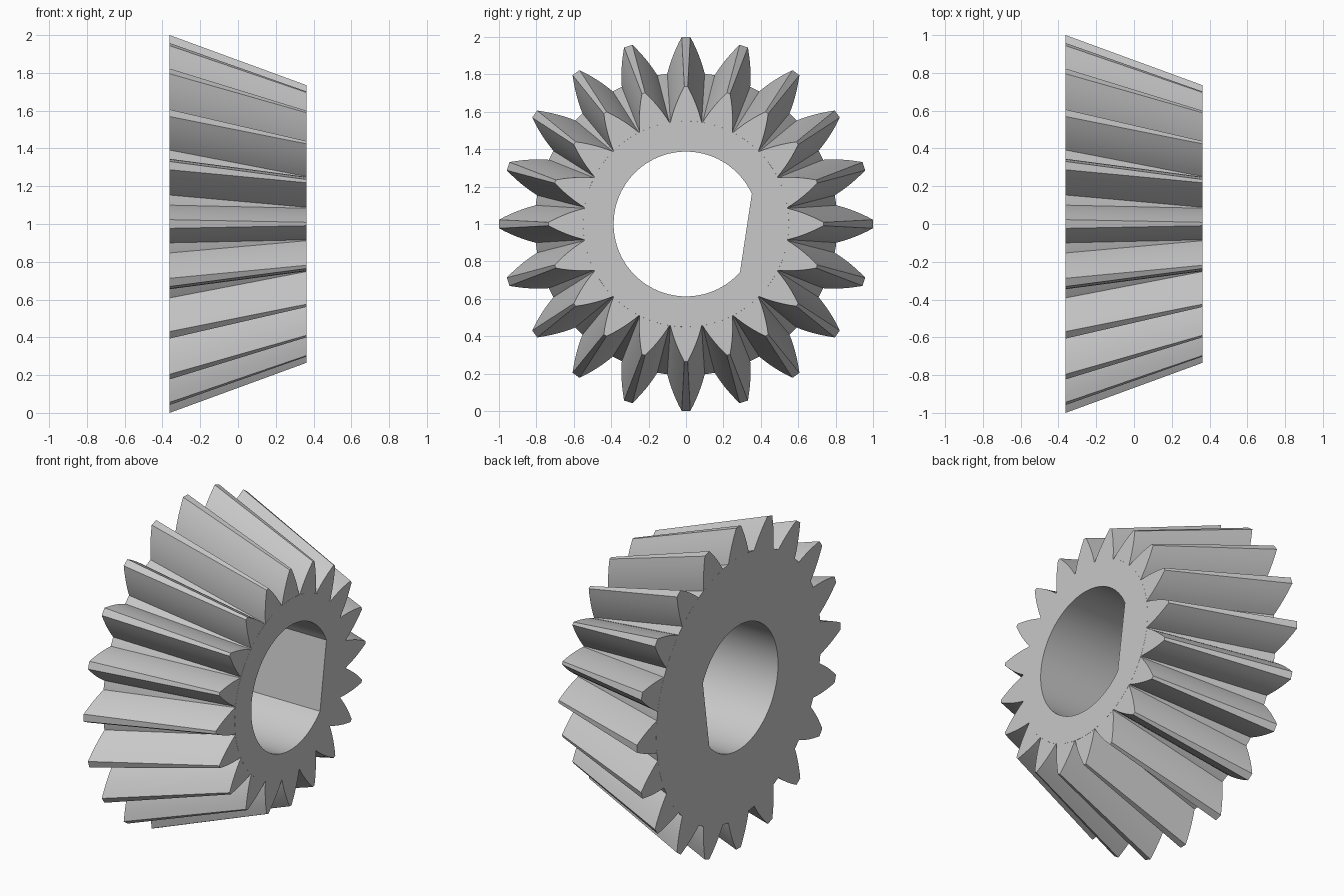
import bpy, bmesh, math

if "Cube" in bpy.data.objects:
    bpy.data.objects.remove(bpy.data.objects["Cube"])

HALF = 0.3625            # half the gear thickness along x
TEETH = 20
BACK_ROOT, FRONT_ROOT = 0.81, 0.55
BORE = 0.387
FLAT_DIR, FLAT_HALF = math.radians(-8.6), math.radians(33.2)

steel = bpy.data.materials.new("grey steel")
steel.diffuse_color = (0.58, 0.58, 0.58, 1)
steel.use_nodes = True
steel.node_tree.nodes["Principled BSDF"].inputs["Base Color"].default_value = steel.diffuse_color


def finish(bm, name):
    bmesh.ops.recalc_face_normals(bm, faces=bm.faces[:])
    mesh = bpy.data.meshes.new(name)
    bm.to_mesh(mesh)
    bm.free()
    obj = bpy.data.objects.new(name, mesh)
    bpy.context.collection.objects.link(obj)
    mesh.materials.append(steel)
    bpy.ops.object.select_all(action='DESELECT')
    obj.select_set(True)
    bpy.context.view_layer.objects.active = obj
    bpy.ops.object.shade_smooth_by_angle(angle=math.radians(25))
    return obj


def bore_radius(a):
    # round hole with one flat side
    d = (a - FLAT_DIR + math.pi) % (2 * math.pi) - math.pi
    if abs(d) < FLAT_HALF:
        return BORE * math.cos(FLAT_HALF) / math.cos(d)
    return BORE


# Conical body with the D-shaped bore
bm = bmesh.new()
flat_n, round_n = 16, 80
arc = 2 * math.pi - 2 * FLAT_HALF
angles = [FLAT_DIR - FLAT_HALF + 2 * FLAT_HALF * i / flat_n for i in range(flat_n)]
angles += [FLAT_DIR + FLAT_HALF + arc * i / round_n for i in range(round_n)]
rows = []
for a in angles:
    c, s, b = math.cos(a), math.sin(a), bore_radius(a)
    section = [(-HALF, BACK_ROOT), (HALF, FRONT_ROOT), (HALF, b), (-HALF, b)]
    rows.append([bm.verts.new((x, r * c, 1 + r * s)) for x, r in section])
for i, row in enumerate(rows):
    nxt = rows[(i + 1) % len(rows)]
    for k in range(4):
        m = (k + 1) % 4
        bm.faces.new((row[k], row[m], nxt[m], nxt[k]))
finish(bm, "gear_body")


def tooth_section(root, tip, root_w, tip_w, steps=6):
    # convex flank from the root to the narrow tip, mirrored to both sides
    flank = []
    for i in range(steps + 1):
        t = i / steps
        w = root_w + (tip_w - root_w) * (0.6 * t + 0.4 * t * t)
        flank.append((w, root + (tip - root) * t))
    return flank + [(-w, r) for w, r in reversed(flank)]


# Tapered straight teeth
bm = bmesh.new()
back = tooth_section(BACK_ROOT - 0.015, 1.0, 0.102, 0.023)
front = tooth_section(FRONT_ROOT - 0.008, 0.735, 0.084, 0.009)
for n in range(TEETH):
    a = 2 * math.pi * n / TEETH
    c, s = math.cos(a), math.sin(a)
    ends = []
    for x, sec in ((-HALF + 0.0005, back), (HALF - 0.0005, front)):
        ends.append([bm.verts.new((x, r * c - w * s, 1 + r * s + w * c)) for w, r in sec])
    lo, hi = ends
    for k in range(len(lo) - 1):
        bm.faces.new((lo[k], lo[k + 1], hi[k + 1], hi[k]))
    bm.faces.new(lo)
    bm.faces.new(hi)
finish(bm, "gear_teeth")
